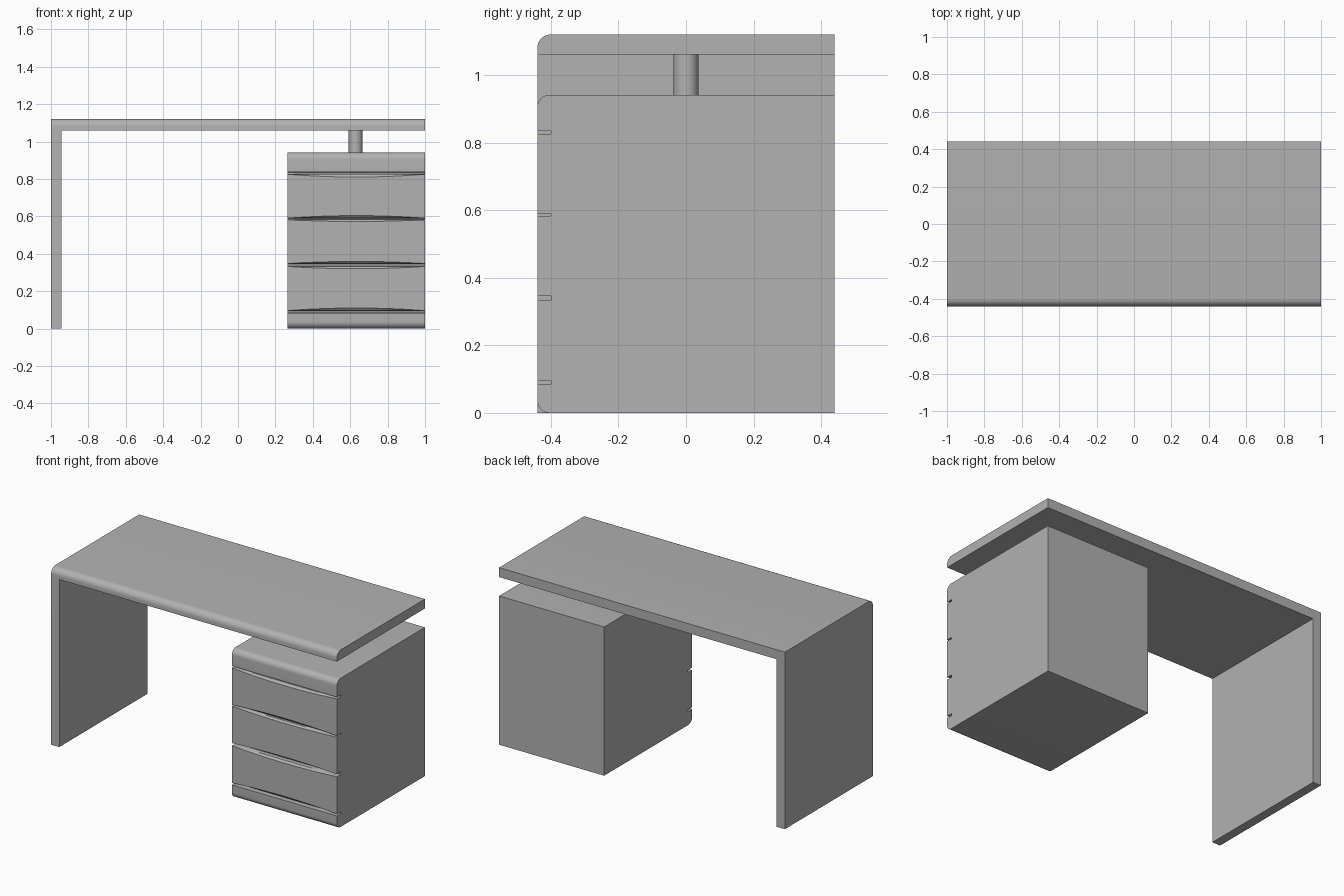
import bpy, bmesh
from math import sin, cos, radians

if "Cube" in bpy.data.objects:
    bpy.data.objects.remove(bpy.data.objects["Cube"])

FRONT, BACK = -0.44, 0.44

# Mid grey finish shared by all parts
grey = bpy.data.materials.new("mid_grey")
grey.diffuse_color = (0.445, 0.445, 0.445, 1)
grey.use_nodes = True
grey.node_tree.nodes["Principled BSDF"].inputs["Base Color"].default_value = grey.diffuse_color


def shade(obj):
    obj.data.materials.append(grey)
    bpy.ops.object.select_all(action='DESELECT')
    obj.select_set(True)
    bpy.context.view_layer.objects.active = obj
    bpy.ops.object.shade_smooth_by_angle(angle=radians(30))


def finish(name, bm):
    bmesh.ops.recalc_face_normals(bm, faces=bm.faces[:])
    mesh = bpy.data.meshes.new(name)
    bm.to_mesh(mesh)
    bm.free()
    obj = bpy.data.objects.new(name, mesh)
    bpy.context.collection.objects.link(obj)
    shade(obj)


def loft(bm, sections):
    """Skin a list of matching closed sections and cap both ends."""
    rings = [[bm.verts.new(p) for p in s] for s in sections]
    for a, b in zip(rings, rings[1:]):
        for i in range(len(a)):
            j = (i + 1) % len(a)
            bm.faces.new((a[i], a[j], b[j], b[i]))
    bm.faces.new(rings[0])
    bm.faces.new(rings[-1])


# Desk top and side panel: one L-shape with a rounded front top edge
outline = [(-1, 0), (-0.943, 0), (-0.943, 1.06), (1, 1.06), (1, 1.12), (-1, 1.12)]
bm = bmesh.new()
loft(bm, [[(x, y, z) for x, z in outline] for y in (FRONT, BACK)])
front_top = [e for e in bm.edges
             if all(v.co.y < 0 and v.co.z > 1.11 for v in e.verts)]
bmesh.ops.bevel(bm, geom=front_top, offset=0.04, segments=8, profile=0.5, affect='EDGES')
finish("desk_top_and_side_panel", bm)

# Drawer cabinet: rounded front with grooves whose lips flare into finger pulls
X0, X1, HEIGHT, R, DEPTH, LIP = 0.265, 1.0, 0.941, 0.036, 0.04, 0.012
# groove bottom, groove top, flare downward, flare upward
GROOVES = [(0.084, 0.096, 0, 0.014), (0.332, 0.348, 0.012, 0.011),
           (0.582, 0.590, 0.010, 0.014), (0.825, 0.836, 0.015, 0)]


def arc(cz, start):
    return [(FRONT + R + R * cos(radians(start - a)), cz + R * sin(radians(start - a)))
            for a in [90 * i / 8 for i in range(9)]]


def cabinet_profile(bulge):
    pts = [(BACK, 0)] + arc(R, 270)
    inner = FRONT + DEPTH
    lip = FRONT + LIP
    for low, high, down, up in GROOVES:
        pts += [(FRONT, low - down * bulge), (lip, low),
                (inner - 0.002, low), (inner, low + 0.002),
                (inner, high - 0.002), (inner - 0.002, high),
                (lip, high), (FRONT, high + up * bulge)]
    return pts + arc(HEIGHT - R, 180) + [(BACK, HEIGHT)]


bm = bmesh.new()
steps = 16
sections = []
for i in range(steps + 1):
    t = i / steps
    x = X0 + (X1 - X0) * t
    sections.append([(x, y, z) for y, z in cabinet_profile(4 * t * (1 - t))])
loft(bm, sections)
finish("drawer_cabinet", bm)

# Round post carrying the top above the cabinet
bpy.ops.mesh.primitive_cylinder_add(vertices=32, radius=0.037, depth=0.12,
                                    location=(0.629, 0, 1.0))
bpy.context.object.name = "support_post"
shade(bpy.context.object)
